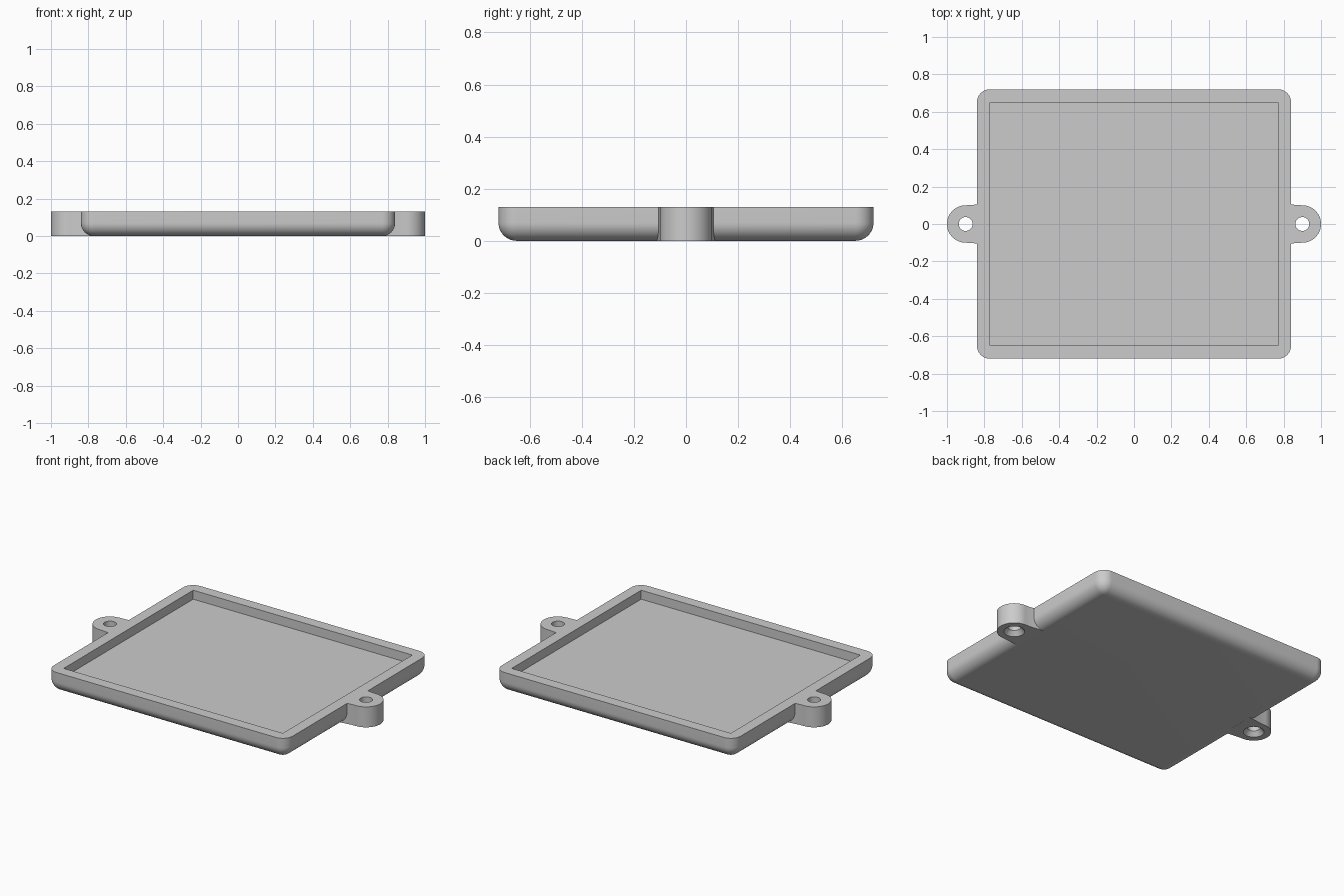
import bpy, bmesh, math

cube = bpy.data.objects.get("Cube")
if cube:
    bpy.data.objects.remove(cube, do_unlink=True)

HALF_X, HALF_Y, HEIGHT = 0.84, 0.72, 0.13
WALL, FLOOR = 0.07, 0.073
ROUND = 0.07            # corner and bottom edge radius
HOLE_X, HOLE_R, SINK_R, SINK_DEPTH = 0.9, 0.037, 0.06, 0.028

grey = bpy.data.materials.new("Mid grey")
grey.use_nodes = True
grey.diffuse_color = (0.6, 0.6, 0.6, 1)
grey.node_tree.nodes["Principled BSDF"].inputs["Base Color"].default_value = (0.6, 0.6, 0.6, 1)


def make_object(name, bm):
    bmesh.ops.remove_doubles(bm, verts=bm.verts, dist=1e-5)
    bmesh.ops.recalc_face_normals(bm, faces=bm.faces)
    mesh = bpy.data.meshes.new(name)
    bm.to_mesh(mesh)
    bm.free()
    obj = bpy.data.objects.new(name, mesh)
    bpy.context.collection.objects.link(obj)
    mesh.materials.append(grey)
    return obj


def add_ring(bm, points, z):
    return [bm.verts.new((x, y, z)) for x, y in points]


def bridge(bm, a, b):
    n = len(a)
    for i in range(n):
        j = (i + 1) % n
        bm.faces.new((a[i], a[j], b[j], b[i]))


def rounded_rect(hx, hy, r, steps=12):
    points = []
    for k, (sx, sy) in enumerate(((1, 1), (-1, 1), (-1, -1), (1, -1))):
        for i in range(steps + 1):
            a = math.pi / 2 * (k + i / steps)
            points.append((sx * (hx - r) + r * math.cos(a), sy * (hy - r) + r * math.sin(a)))
    return points


# Tray shell: rounded bottom edge, straight wall, flat rim
bm = bmesh.new()
rings = []
for i in range(13):
    a = math.pi / 2 * i / 12
    inset = ROUND * (1 - math.sin(a))
    corner = max(ROUND - inset, 0.0005)
    rings.append(add_ring(bm, rounded_rect(HALF_X - inset, HALF_Y - inset, corner),
                          ROUND * (1 - math.cos(a))))
rings.append(add_ring(bm, rounded_rect(HALF_X, HALF_Y, ROUND), HEIGHT))
bm.faces.new(rings[0])
for lower, upper in zip(rings, rings[1:]):
    bridge(bm, lower, upper)

# Recessed square-cornered pocket, with the rim made of four panels
ix, iy = HALF_X - WALL, HALF_Y - WALL
square = [(ix, iy), (-ix, iy), (-ix, -iy), (ix, -iy)]
pocket_top, pocket_floor = add_ring(bm, square, HEIGHT), add_ring(bm, square, FLOOR)
bridge(bm, pocket_top, pocket_floor)
bm.faces.new(pocket_floor)
rim, quarter = rings[-1], len(rings[-1]) // 4
for k in range(4):
    arc = rim[k * quarter:(k + 1) * quarter]
    for a, b in zip(arc, arc[1:]):
        bm.faces.new((a, b, pocket_top[k]))
    n = (k + 1) % 4
    bm.faces.new((arc[-1], rim[n * quarter], pocket_top[n], pocket_top[k]))
tray = make_object("tray", bm)


# Mounting lugs: rounded tab, through hole, countersink underneath
def make_lug(name, side):
    bm = bmesh.new()
    outline = [(HOLE_X + 0.1 * math.cos(a), 0.1 * math.sin(a))
               for a in (math.pi * (i / 32 - 0.5) for i in range(33))]
    root = [(0.87, 0.101), (0.84, 0.105), (0.8, 0.11), (0.775, 0.112)]
    outline += root + [(0.775, 0.112 * (1 - i / 6)) for i in range(1, 12)]
    outline += [(x, -y) for x, y in reversed(root)]
    angles = [math.atan2(y, x - HOLE_X) for x, y in outline]

    def circle(r):
        return [(HOLE_X + r * math.cos(a), r * math.sin(a)) for a in angles]

    loops = [(outline, 0), (outline, HEIGHT), (circle(HOLE_R), HEIGHT),
             (circle(HOLE_R), SINK_DEPTH), (circle(SINK_R), 0)]
    rings = [add_ring(bm, [(side * x, y) for x, y in pts], z) for pts, z in loops]
    for i, ring in enumerate(rings):
        bridge(bm, ring, rings[(i + 1) % len(rings)])
    return make_object(name, bm)


# Join the lugs into the tray as one solid
bpy.context.view_layer.objects.active = tray
for name, side in (("left_lug", 1), ("right_lug", -1)):
    lug = make_lug(name, side)
    union = tray.modifiers.new(name, "BOOLEAN")
    union.operation, union.solver, union.object = "UNION", "EXACT", lug
    bpy.ops.object.modifier_apply(modifier=union.name)
    bpy.data.objects.remove(lug, do_unlink=True)

bpy.ops.object.select_all(action="DESELECT")
tray.select_set(True)
bpy.ops.object.shade_smooth_by_angle(angle=math.radians(30))
